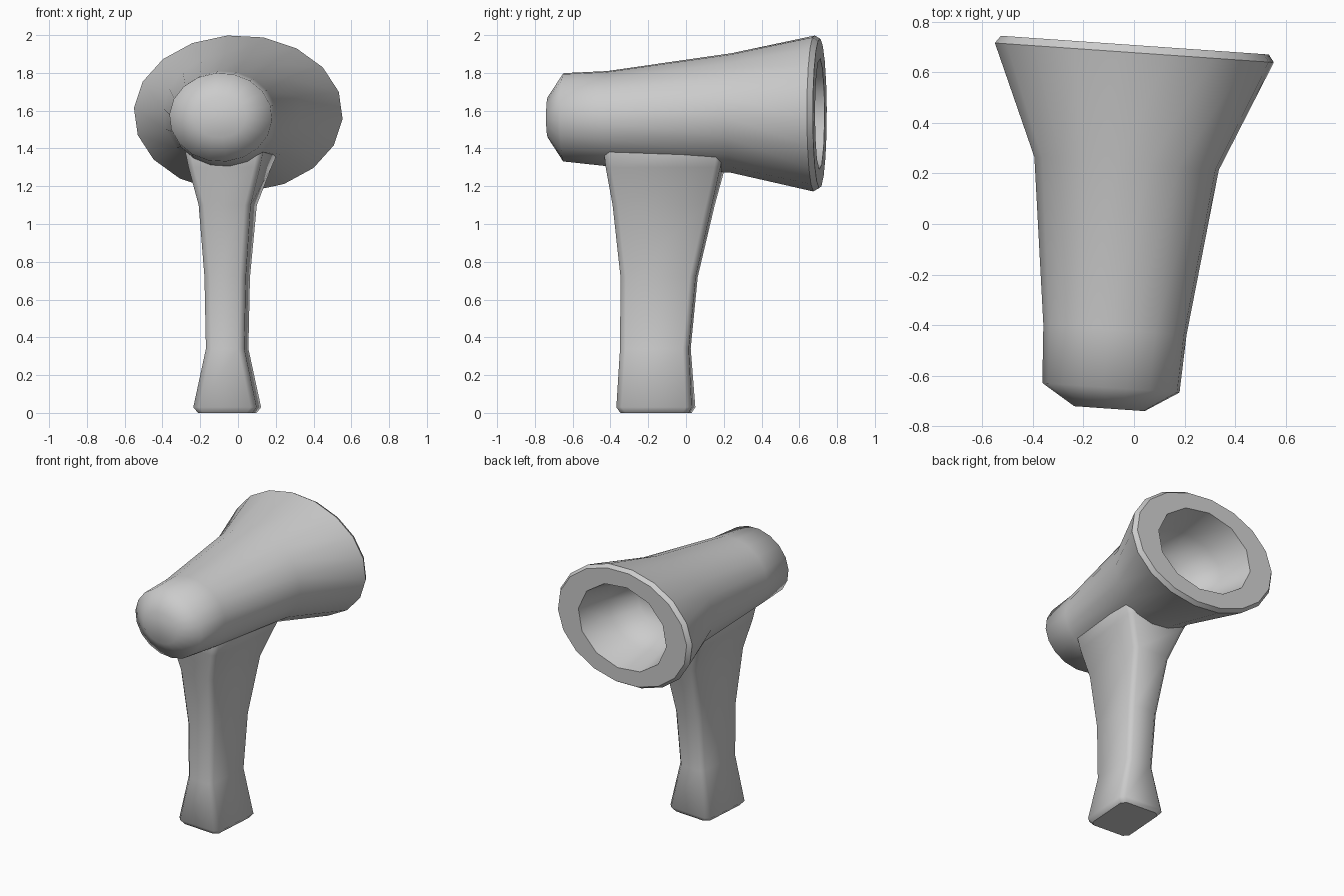
import bpy, bmesh
from math import sin, cos, radians

if "Cube" in bpy.data.objects:
    bpy.data.objects.remove(bpy.data.objects["Cube"])

YAW = radians(-4)
ORIGIN = (-0.046, 0, 0)


def finish(bm, name):
    bmesh.ops.recalc_face_normals(bm, faces=bm.faces)
    mesh = bpy.data.meshes.new(name)
    bm.to_mesh(mesh)
    bm.free()
    ob = bpy.data.objects.new(name, mesh)
    bpy.context.collection.objects.link(ob)
    ob.location = ORIGIN
    ob.rotation_euler.z = YAW
    return ob


def loft(bm, rings):
    """Skin a list of equal-length point rings; returns the vertex rings."""
    vr = [[bm.verts.new(p) for p in r] for r in rings]
    n = len(vr[0])
    for a, b in zip(vr, vr[1:]):
        for i in range(n):
            j = (i + 1) % n
            bm.faces.new((a[i], a[j], b[j], b[i])).smooth = True
    return vr


def ring_edges(bm, ring):
    return [bm.edges.get((ring[i - 1], ring[i])) for i in range(len(ring))]


def ellipse(y, hw, hh, cz, n, start):
    return [(hw * sin(radians(start + 360 * i / n)), y,
             cz + hh * cos(radians(start + 360 * i / n))) for i in range(n)]


# Barrel: oval 18-sided body (y, half width, half height, centre z)
body = [(-0.733, 0.14, 0.108, 1.565), (-0.65, 0.273, 0.235, 1.565),
        (-0.42, 0.285, 0.253, 1.558), (0.24, 0.367, 0.318, 1.588),
        (0.68, 0.555, 0.415, 1.585), (0.71, 0.533, 0.397, 1.585)]
# Funnel-shaped recess in the wide end, 12 sides
recess = [(0.71, 0.365, 0.295, 1.583), (0.48, 0.305, 0.245, 1.583),
          (0.30, 0.20, 0.16, 1.583)]
bm = bmesh.new()
outer = loft(bm, [ellipse(*r, 18, -6) for r in body])
inner = loft(bm, [ellipse(*r, 12, -6) for r in recess])
bm.faces.new(outer[0]).smooth = True
bm.faces.new(inner[-1]).smooth = True
rim = ring_edges(bm, outer[-1]) + ring_edges(bm, inner[0])
sharp = rim + ring_edges(bm, outer[-2])
bmesh.ops.triangle_fill(bm, use_beauty=True, edges=rim, normal=(0, 1, 0))
for e in sharp:
    e.smooth = False
finish(bm, "barrel")


# Handle: chamfered box sections (z, y front, y back, half width front, back)
def section(z, y0, y1, w0, w1, b=0.03):
    half = [(w0 - b, y0), (w0, y0 + b), (w1, y1 - b), (w1 - b, y1)]
    return [(x, y, z) for x, y in half] + [(-x, y, z) for x, y in reversed(half)]


grip = [(0.0, -0.34, 0.022, 0.145, 0.145), (0.03, -0.36, 0.04, 0.168, 0.168),
        (0.34, -0.345, 0.02, 0.102, 0.102), (0.72, -0.342, 0.057, 0.11, 0.108),
        (1.10, -0.382, 0.145, 0.138, 0.138), (1.30, -0.415, 0.195, 0.19, 0.212),
        (1.40, -0.425, 0.215, 0.21, 0.255), (1.52, -0.40, 0.19, 0.19, 0.22)]
bm = bmesh.new()
rings = loft(bm, [section(*g) for g in grip])
bm.faces.new(rings[0])
bm.faces.new(rings[-1])
for e in ring_edges(bm, rings[0]):
    e.smooth = False
finish(bm, "handle")
